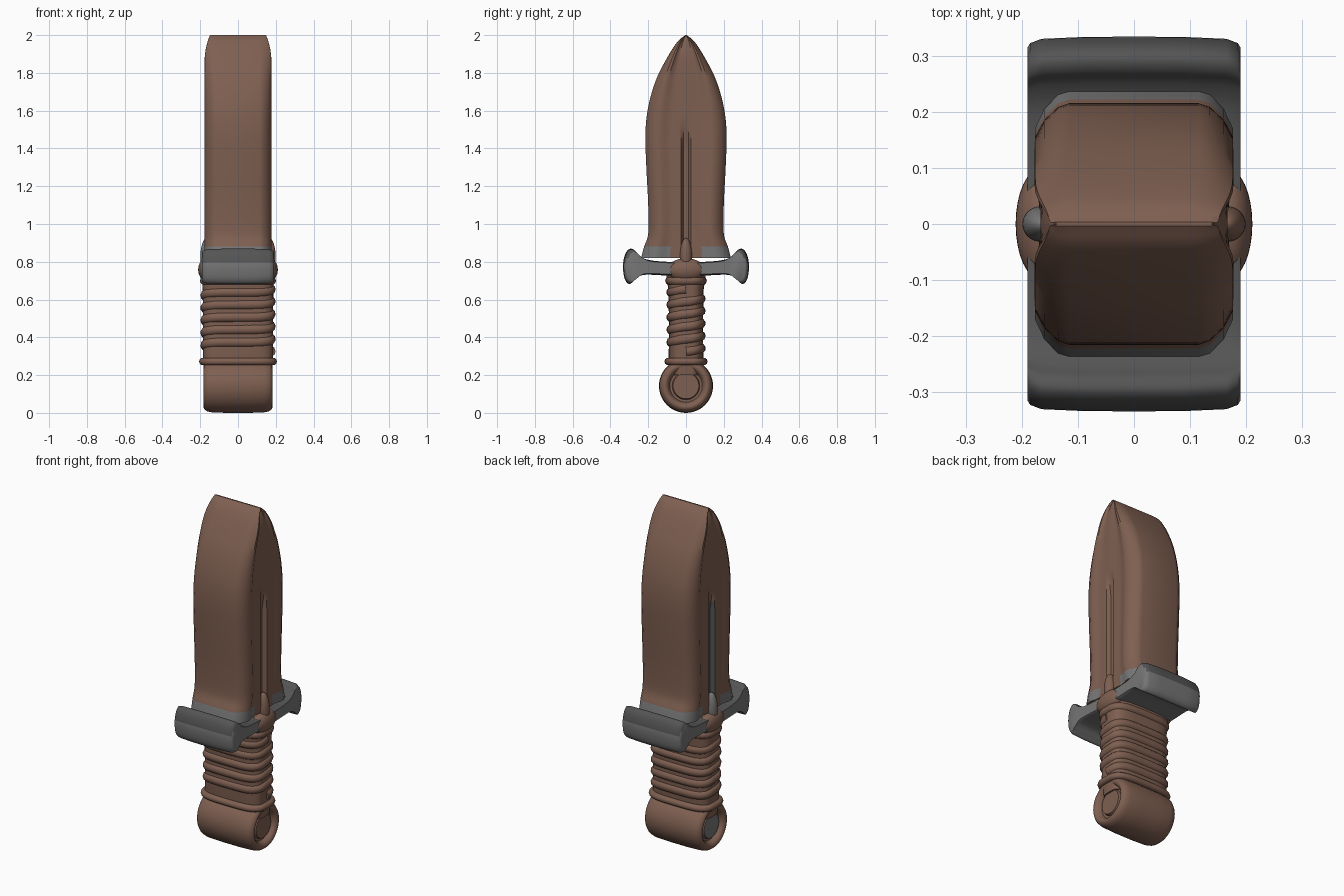
import bpy, bmesh, math
from mathutils import Vector

cube = bpy.data.objects.get("Cube")
if cube:
    bpy.data.objects.remove(cube, do_unlink=True)


def material(name, colour):
    m = bpy.data.materials.new(name)
    m.use_nodes = True
    m.diffuse_color = (*colour, 1)
    m.node_tree.nodes["Principled BSDF"].inputs["Base Color"].default_value = (*colour, 1)
    return m


brown = material("brown", (0.21, 0.115, 0.082))
dark_grey = material("dark grey", (0.09, 0.09, 0.09))
grey = material("mid grey", (0.18, 0.18, 0.18))


def finish(obj, angle=40):
    bpy.ops.object.select_all(action="DESELECT")
    obj.select_set(True)
    bpy.context.view_layer.objects.active = obj
    bpy.ops.object.shade_smooth_by_angle(angle=math.radians(angle))
    return obj


def loft(name, rings, rule=None, angle=40):
    """Skin closed rings of points; rule(face) gives the material slot."""
    bm = bmesh.new()
    loops = [[bm.verts.new(p) for p in ring] for ring in rings]
    for a, b in zip(loops, loops[1:]):
        for i in range(len(a)):
            j = (i + 1) % len(a)
            bm.faces.new((a[i], a[j], b[j], b[i]))
    bm.faces.new(loops[0][::-1])
    bm.faces.new(loops[-1])
    bmesh.ops.recalc_face_normals(bm, faces=bm.faces)
    bm.normal_update()
    if rule:
        for f in bm.faces:
            f.material_index = rule(f)
    mesh = bpy.data.meshes.new(name)
    bm.to_mesh(mesh)
    bm.free()
    for m in (brown, dark_grey, grey):
        mesh.materials.append(m)
    obj = bpy.data.objects.new(name, mesh)
    bpy.context.collection.objects.link(obj)
    return finish(obj, angle)


def smooth_path(points, steps=5):
    """Catmull-Rom curve through the points."""
    p = [Vector(q) for q in points]
    p = [2 * p[0] - p[1]] + p + [2 * p[-1] - p[-2]]
    out = []
    for a, b, c, d in zip(p, p[1:], p[2:], p[3:]):
        for k in range(steps):
            t = k / steps
            out.append(0.5 * (2 * b + (c - a) * t + (2 * a - 5 * b + 4 * c - d) * t * t
                              + (3 * b - a - 3 * c + d) * t ** 3))
    return out + [p[-2]]


def oval(t, rx, ry):
    """Point on a rounded rectangle."""
    c, s = math.cos(t), math.sin(t)
    return (rx * math.copysign(abs(c) ** 0.55, c), ry * math.copysign(abs(s) ** 0.55, s))


def oval_ring(rx, ry, z, n=48):
    return [(*oval(2 * math.pi * i / n, rx, ry), z) for i in range(n)]


def cord(name, points, radius, closed):
    curve = bpy.data.curves.new(name, "CURVE")
    curve.dimensions = "3D"
    curve.bevel_depth = radius
    curve.bevel_resolution = 3
    curve.use_fill_caps = True
    spline = curve.splines.new("POLY")
    spline.points.add(len(points) - 1)
    for q, co in zip(spline.points, points):
        q.co = (*co, 1)
    spline.use_cyclic_u = closed
    curve.materials.append(brown)
    obj = bpy.data.objects.new(name, curve)
    bpy.context.collection.objects.link(obj)
    bpy.ops.object.select_all(action="DESELECT")
    obj.select_set(True)
    bpy.context.view_layer.objects.active = obj
    bpy.ops.object.convert(target="MESH")
    finish(bpy.context.object, 60)


# Blade: leaf outline, chamfered edges, hollow sides and a central groove
outline = smooth_path([(0.238, 0.82), (0.222, 0.88), (0.2, 0.95), (0.2, 1.1), (0.21, 1.3),
                       (0.215, 1.48), (0.2, 1.62), (0.16, 1.76), (0.1, 1.88),
                       (0.045, 1.965), (0.004, 2.0)])
section = [(1, 0.115), (0.97, 0.135), (0.86, 0.16), (0.72, 0.176), (0.6, 0.177),
           (0.5, 0.168), (0.36, 0.164)]


def blade_ring(w, z):
    taper = 1 - 0.16 * max(0, (z - 1.86) / 0.14) ** 2
    fade = min(1, max(0, (1.56 - z) / 0.15))
    ridge = [(0.04, 0.166 + 0.004 * fade), (0.026, 0.166 + 0.002 * fade),
             (0.014, 0.167 - 0.02 * fade)]
    half = [(f * w, x) for f, x in section]
    half += [(y * min(1, w / 0.15), x) for y, x in ridge]
    side = half + [(-y, x) for y, x in half[::-1]]
    ring = [(x * taper, y, z) for y, x in side]
    return ring + [(-x, y, z) for x, y, z in ring[::-1]]


def blade_colour(f):
    c = f.calc_center_median()
    if c.z < 0.885 and abs(c.y) > 0.08:
        return 2
    if c.x < -0.1 and abs(c.y) < 0.027 and 0.9 < c.z < 1.45:
        return 1
    return 0


loft("blade", [blade_ring(w, z) for w, z in outline], blade_colour, 35)

# Guard: flared crossbar, dark on the upper faces
top = smooth_path([(0, 0.8), (0.1, 0.8), (0.2, 0.81), (0.25, 0.835), (0.275, 0.863), (0.3, 0.868),
                   (0.322, 0.84), (0.334, 0.78), (0.325, 0.71), (0.3, 0.682),
                   (0.275, 0.7), (0.23, 0.73), (0.12, 0.728), (0, 0.722)], 4)
bar = [(y, z) for y, z in top] + [(-y, z) for y, z in top[-2:0:-1]]


def guard_ring(x, inset):
    return [(x, y * (1 - inset), 0.77 + (z - 0.77) * (1 - 3 * inset)) for y, z in bar]


loft("guard", [guard_ring(x, i) for x, i in
               [(-0.19, 0.06), (-0.185, 0.035), (-0.165, 0.012), (-0.09, 0.002), (0, 0),
                (0.09, 0.002), (0.165, 0.012), (0.185, 0.035), (0.19, 0.06)]],
     lambda f: 1 if f.normal.z > 0.15 else 2)

# Guard bosses with a pointed crest on both sides
for side, label in ((1, "left"), (-1, "right")):
    for part, place, size in (("boss", (0.165, 0, 0.758), (0.046, 0.1, 0.06)),
                              ("crest", (0.165, 0, 0.83), (0.034, 0.032, 0.095))):
        bpy.ops.mesh.primitive_uv_sphere_add(segments=32, ring_count=16, radius=1,
                                             location=(side * place[0], place[1], place[2]))
        ball = bpy.context.object
        ball.name = f"{label}_guard_{part}"
        ball.scale = size
        ball.data.materials.append(brown if side > 0 or part == "boss" else grey)
        finish(ball, 60)

# Grip core and its spiral wrapping
loft("grip", [oval_ring(rx, ry, z) for rx, ry, z in
              [(0.175, 0.08, 0.2), (0.185, 0.092, 0.28), (0.185, 0.09, 0.45),
               (0.187, 0.093, 0.65), (0.19, 0.108, 0.75)]])
turns, steps = 5, 64
wrap = []
for i in range(turns * steps + 1):
    t = 2 * math.pi * i / steps
    rise = (t + 0.45 * math.sin(2 * t)) / (2 * math.pi)
    wrap.append((*oval(t, 0.171, 0.076), 0.325 + 0.066 * rise))
cord("grip_wrap", wrap, 0.028, False)

# Collars at both ends of the grip
for name, z, rx, ry, r in (("lower_collar", 0.272, 0.186, 0.094, 0.02),
                           ("upper_collar", 0.7, 0.176, 0.085, 0.025)):
    cord(name, oval_ring(rx, ry, z, 64), r, True)

# Pommel: barrel across the grip with a sunken ring and a disc at each end
lathe = [(0.068, 0.165), (0.073, 0.15), (0.086, 0.15), (0.094, 0.17), (0.108, 0.183),
         (0.122, 0.18), (0.134, 0.165), (0.14, 0.14), (0.143, 0.06)]
lathe = lathe + [(r, -x) for r, x in lathe[::-1]]


def pommel_ring(r, x):
    return [(x, r * math.cos(a), 0.143 + r * math.sin(a))
            for a in (2 * math.pi * i / 48 for i in range(48))]


loft("pommel", [pommel_ring(r, x) for r, x in lathe],
     lambda f: 2 if len(f.verts) > 4 and f.normal.x < 0 else 0, 60)
